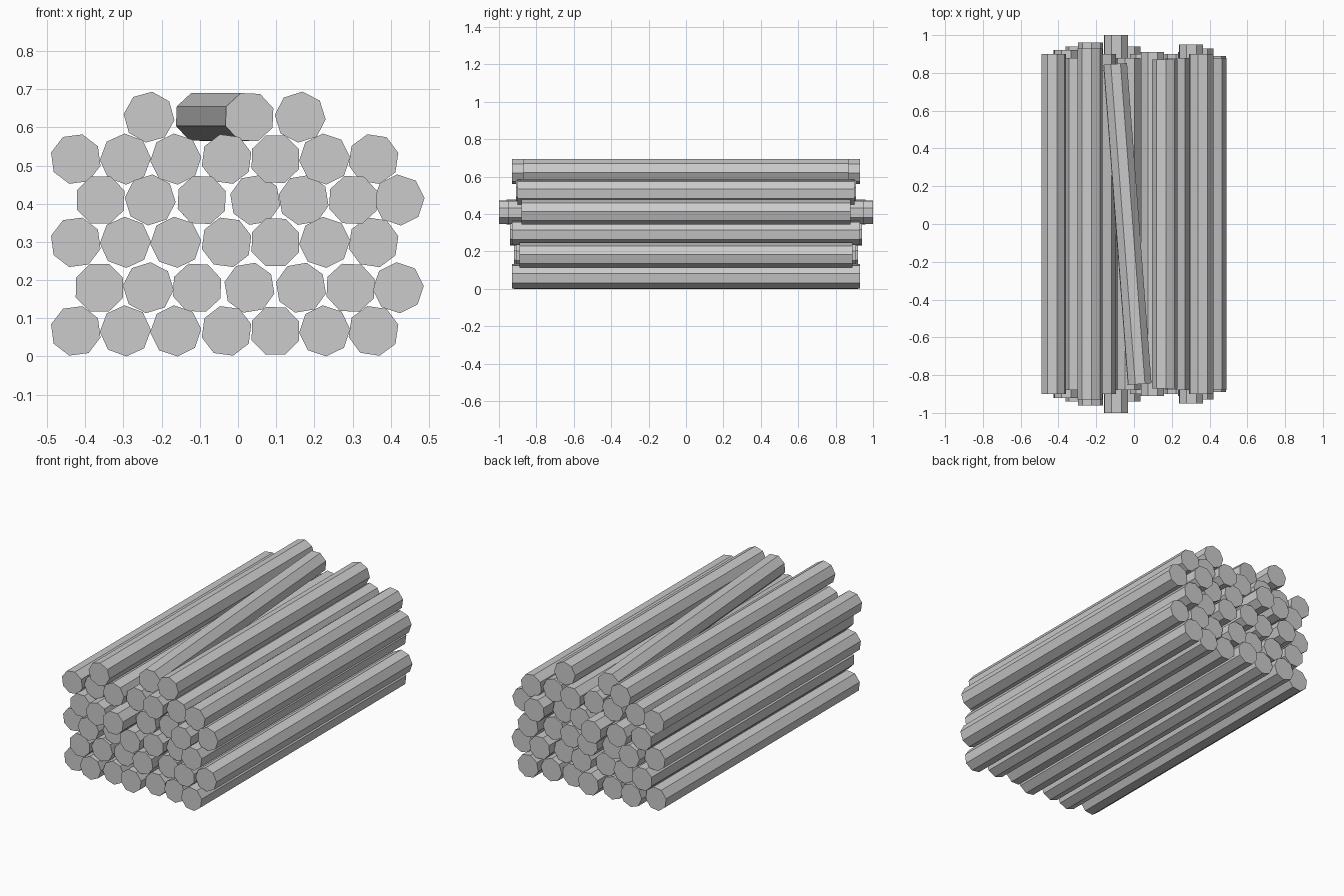
import bpy
import bmesh
from math import radians, atan2
from mathutils import Matrix

RADIUS = 0.067
SIDES = 8

default_cube = bpy.data.objects.get("Cube")
if default_cube:
    bpy.data.objects.remove(default_cube, do_unlink=True)

# Single plain grey for every log
grey = bpy.data.materials.new("log_grey")
grey.use_nodes = True
colour = (0.6, 0.6, 0.6, 1.0)
grey.diffuse_color = colour
for node in grey.node_tree.nodes:
    if node.type == 'BSDF_PRINCIPLED':
        node.inputs["Base Color"].default_value = colour
        node.inputs["Roughness"].default_value = 0.9


def add_log(name, x, z, half_length, roll, yaw=0.0):
    """Flat-sided log lying along y, rolled about its own axis."""
    placement = (Matrix.Translation((x, 0, z))
                 @ Matrix.Rotation(yaw, 4, 'Z')
                 @ Matrix.Rotation(radians(90), 4, 'X')
                 @ Matrix.Rotation(radians(roll), 4, 'Z'))
    bm = bmesh.new()
    bmesh.ops.create_cone(bm, cap_ends=True, cap_tris=False, segments=SIDES,
                          radius1=RADIUS, radius2=RADIUS,
                          depth=2 * half_length, matrix=placement)
    mesh = bpy.data.meshes.new(name)
    bm.to_mesh(mesh)
    bm.free()
    mesh.materials.append(grey)
    log = bpy.data.objects.new(name, mesh)
    bpy.context.collection.objects.link(log)
    return log


# Alternating rows: odd rows share their positions, even rows sit in the gaps
odd_x = [-.425, -.295, -.163, -.03, .098, .227, .355]
second_x = [-.363, -.235, -.107, .03, .165, .295, .42]
fourth_x = [-.36, -.23, -.095, .045, .172, .302, .422]
odd_roll = [30, 2, 4, 15, 22, 4, 14]
even_roll = [22, 40, 20, 32, 32, 20, 4]

# Each row: name, height, positions, rolls, half lengths
rows = [
    ("bottom_row", .067, odd_x, odd_roll, [.88, .92, .9, .93, .89, .9, .93]),
    ("second_row", .18, second_x, even_roll, [.92, .9, .88, .91, .87, .91, .89]),
    ("third_row", .299, odd_x, odd_roll, [.89, .94, .9, .94, .91, .88, .93]),
    ("fourth_row", .41, fourth_x, even_roll, [.92, .96, 1, .9, .87, .95, .88]),
    ("fifth_row", .517, odd_x, odd_roll, [.9, .88, .9, .88, .91, .88, .9]),
]
for row_name, height, positions, rolls, halves in rows:
    for index, (x, roll, half) in enumerate(zip(positions, rolls, halves)):
        add_log(f"{row_name}_log_{index + 1}", x, height, half, roll)

# Loose logs on top, the middle one lying askew
add_log("top_right_log", -.233, .627, .93, 38)
add_log("top_left_log", .163, .627, .87, 40)
add_log("top_skewed_log", -.035, .627, .85, 20, yaw=atan2(.13, 1.7))
